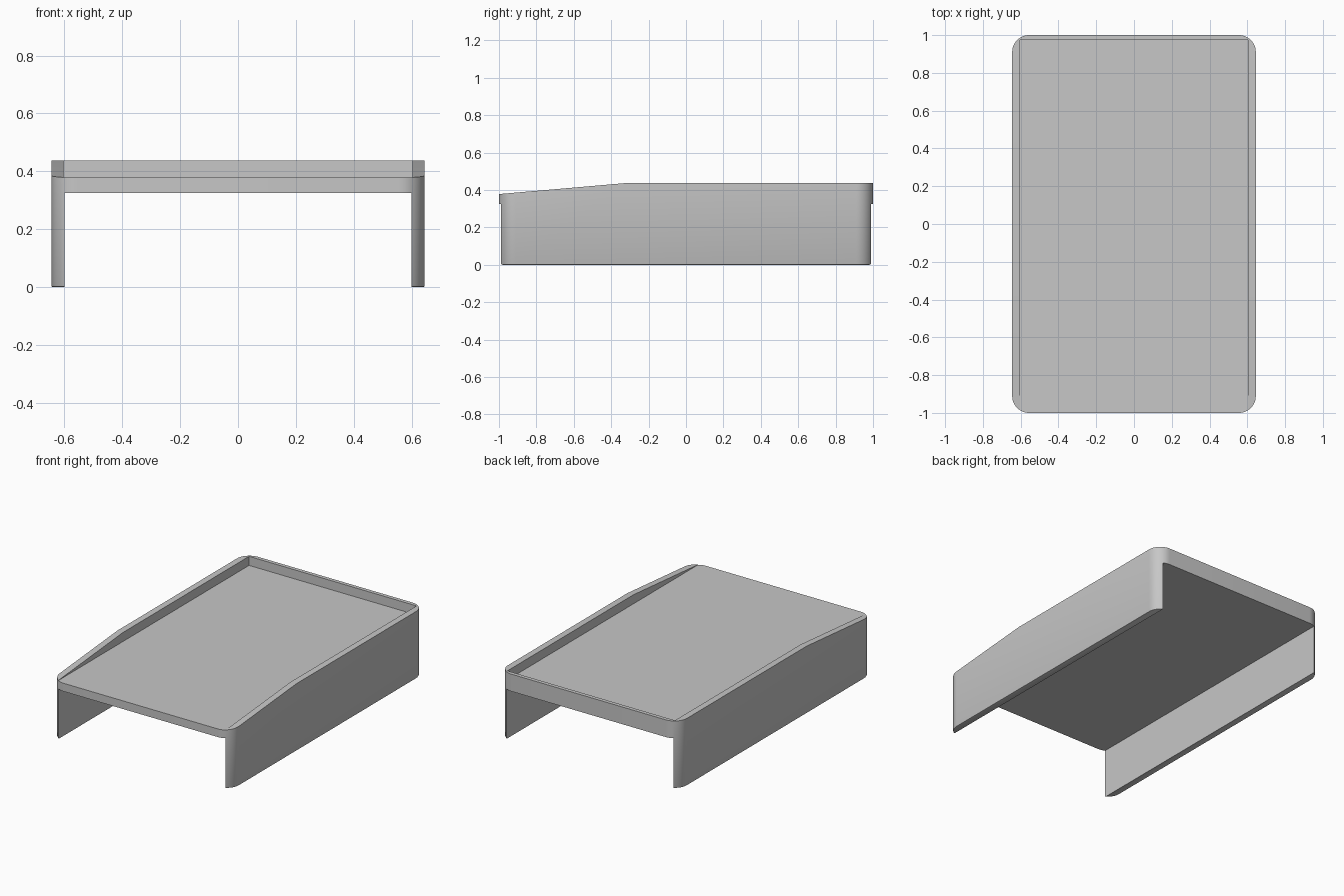
import bpy
import bmesh
import math

cube = bpy.data.objects.get("Cube")
if cube:
    bpy.data.objects.remove(cube, do_unlink=True)

HALF_X, HALF_Y, TOP = 0.645, 1.0, 0.437   # overall size
RADIUS = 0.09                             # outline corners
INNER_X, BACK_Y = 0.603, 0.975            # inside faces of the rims
DECK_LOW, DECK_TOP = 0.325, 0.378         # panel underside and upper face
SLOPE_Y = -0.32                           # where the side rims start to fall

grey = bpy.data.materials.new("plain grey")
grey.use_nodes = True
colour = (0.57, 0.57, 0.57, 1)
grey.diffuse_color = colour
grey.node_tree.nodes["Principled BSDF"].inputs["Base Color"].default_value = colour


def prism(name, points, offset):
    """Extrude a closed outline along an offset into a solid."""
    bm = bmesh.new()
    face = bm.faces.new([bm.verts.new(p) for p in points])
    geo = bmesh.ops.extrude_face_region(bm, geom=[face])["geom"]
    moved = [v for v in geo if isinstance(v, bmesh.types.BMVert)]
    bmesh.ops.translate(bm, verts=moved, vec=offset)
    bmesh.ops.recalc_face_normals(bm, faces=bm.faces)
    mesh = bpy.data.meshes.new(name)
    bm.to_mesh(mesh)
    bm.free()
    mesh.materials.append(grey)
    obj = bpy.data.objects.new(name, mesh)
    bpy.context.collection.objects.link(obj)
    return obj


def box(name, x, y0, y1, z0, z1):
    outline = [(-x, y0, z0), (x, y0, z0), (x, y1, z0), (-x, y1, z0)]
    return prism(name, outline, (0, 0, z1 - z0))


# rounded block that the stand is carved from
steps = 12
outline = []
for quarter, (sx, sy) in enumerate([(1, 1), (-1, 1), (-1, -1), (1, -1)]):
    for i in range(steps + 1):
        a = math.pi / 2 * (quarter + i / steps)
        outline.append((sx * (HALF_X - RADIUS) + RADIUS * math.cos(a),
                        sy * (HALF_Y - RADIUS) + RADIUS * math.sin(a), 0))
stand = prism("tray_stand", outline, (0, 0, TOP))

# fine chamfer around the feet
bm = bmesh.new()
bm.from_mesh(stand.data)
feet = [e for e in bm.edges if all(v.co.z < 0.001 for v in e.verts)]
bmesh.ops.bevel(bm, geom=feet, offset=0.005, segments=2, profile=0.5, affect='EDGES')
bm.to_mesh(stand.data)
bm.free()

# open channel below, tray recess above, falling side rims
cutters = [
    box("channel_cutter", INNER_X - 0.003, -1.2, 1.2, -0.1, DECK_LOW),
    box("recess_cutter", INNER_X, -1.2, BACK_Y, DECK_TOP, 0.6),
]
drop = (TOP - DECK_TOP) / (SLOPE_Y + HALF_Y)
end_z = TOP - drop * (SLOPE_Y + 1.2)
cutters.append(prism("slope_cutter",
                     [(-1, SLOPE_Y, TOP), (-1, -1.2, end_z),
                      (-1, -1.2, 0.6), (-1, SLOPE_Y, 0.6)], (2, 0, 0)))
for cutter in cutters:
    cutter.hide_render = True
    mod = stand.modifiers.new(cutter.name, 'BOOLEAN')
    mod.operation = 'DIFFERENCE'
    mod.solver = 'EXACT'
    mod.object = cutter

# bake the cuts and drop the helpers
bpy.context.view_layer.update()
graph = bpy.context.evaluated_depsgraph_get()
carved = bpy.data.meshes.new_from_object(stand.evaluated_get(graph))
stand.modifiers.clear()
stand.data = carved
carved.materials.clear()
carved.materials.append(grey)
for poly in carved.polygons:
    poly.material_index = 0
for cutter in cutters:
    bpy.data.objects.remove(cutter, do_unlink=True)

bpy.ops.object.select_all(action='DESELECT')
stand.select_set(True)
bpy.context.view_layer.objects.active = stand
bpy.ops.object.shade_smooth_by_angle(angle=math.radians(30))
